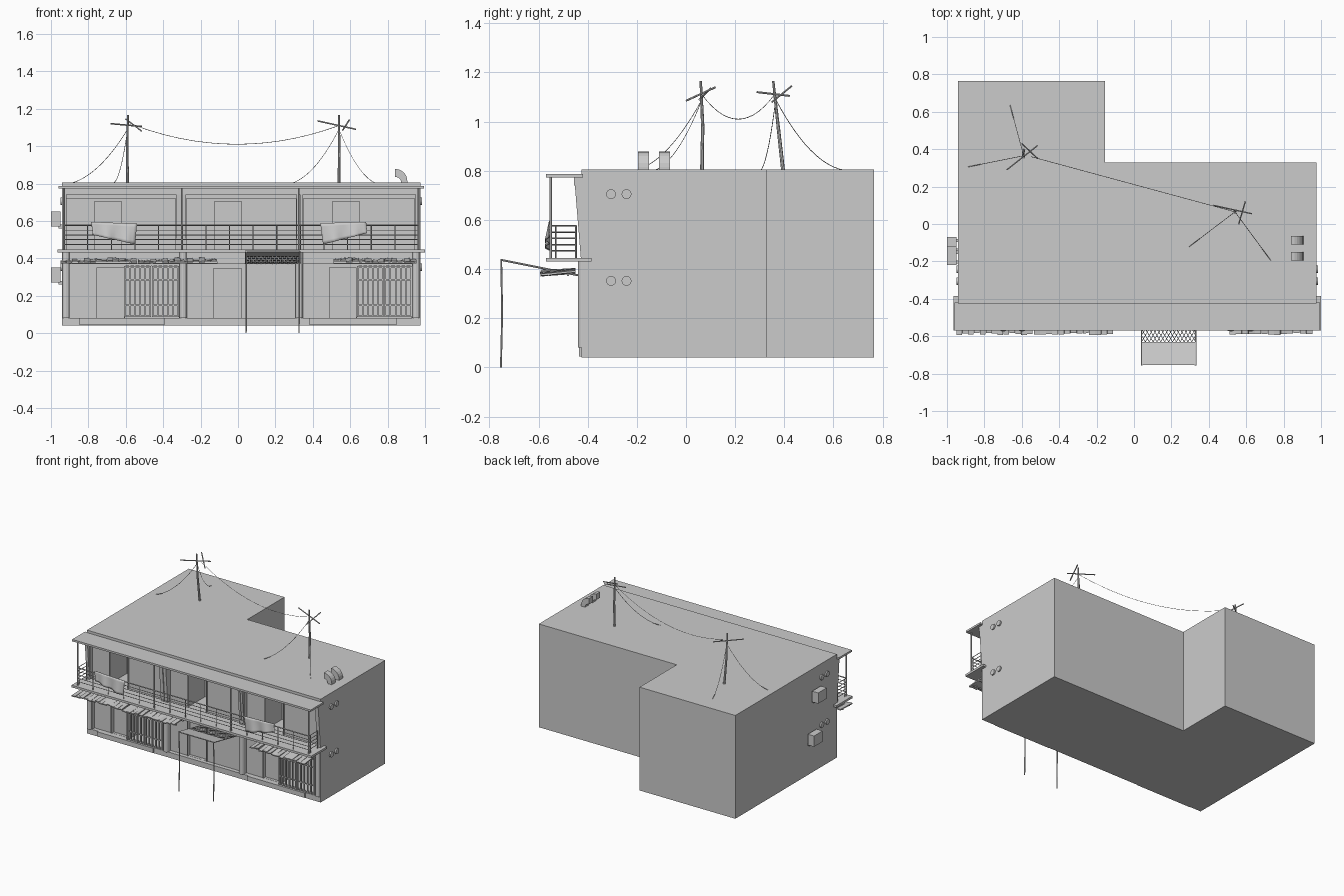
import bpy, bmesh, math, random
from mathutils import Vector, Matrix

if "Cube" in bpy.data.objects:
    bpy.data.objects.remove(bpy.data.objects["Cube"])

random.seed(4)


def emit(name, bm, smooth=False):
    bmesh.ops.recalc_face_normals(bm, faces=bm.faces)
    me = bpy.data.meshes.new(name)
    bm.to_mesh(me)
    bm.free()
    if smooth:
        me.polygons.foreach_set("use_smooth", [True] * len(me.polygons))
    ob = bpy.data.objects.new(name, me)
    bpy.context.collection.objects.link(ob)
    return ob


def box(bm, x0, x1, y0, y1, z0, z1, rot=None):
    m = Matrix.Translation(((x0 + x1) / 2, (y0 + y1) / 2, (z0 + z1) / 2))
    if rot:
        m = m @ rot
    bmesh.ops.create_cube(bm, size=1, matrix=m @ Matrix.Diagonal((x1 - x0, y1 - y0, z1 - z0, 1)))


def boxes(name, *dims):
    bm = bmesh.new()
    for d in dims:
        box(bm, *d)
    return emit(name, bm)


def rod(bm, a, b, r, n=6, r2=None):
    a, b = Vector(a), Vector(b)
    d = b - a
    m = Matrix.Translation((a + b) / 2) @ d.to_track_quat('Z', 'Y').to_matrix().to_4x4()
    bmesh.ops.create_cone(bm, cap_ends=True, segments=n, radius1=r, radius2=r2 or r,
                          depth=d.length, matrix=m)


def prism(bm, pts, vec):
    f = bm.faces.new([bm.verts.new(p) for p in pts])
    ret = bmesh.ops.extrude_face_region(bm, geom=[f], use_keep_orig=True)
    bmesh.ops.translate(bm, vec=vec, verts=[v for v in ret["geom"] if isinstance(v, bmesh.types.BMVert)])


# L-shaped building mass
FY = -0.425
bm = bmesh.new()
plan = [(-.94, FY), (.975, FY), (.975, .33), (-.155, .33), (-.155, .765), (-.94, .765)]
prism(bm, [(x, y, .04) for x, y in plan], (0, 0, .765))
body = emit("building_body", bm)

# recessed bays and open doorways on both floors
BAYS_UP = [(-.917, -.335), (-.275, .31), (.35, .945)]
BAYS_LOW = [(-.90, -.31), (-.275, .31), (.345, .93)]
cuts = [(a, b, .446, .72, .03) for a, b in BAYS_UP]
cuts += [(a, b, .08, .37, .03) for a, b in BAYS_LOW]
cuts += [(a, a + .145, .446, .705, .22) for a in (-.767, -.125, .505)]
cuts += [(-.755, -.61, .081, .35, .05), (-.13, .02, .081, .345, .05), (.49, .63, .081, .35, .05)]
cuts += [(-.605, -.315, .082, .36, .12), (.635, .925, .082, .36, .12)]
cutters = []
for x0, x1, z0, z1, depth in cuts:
    c = boxes("cutter", (x0, x1, FY - .05, FY + depth, z0, z1))
    c.hide_render = True
    mod = body.modifiers.new("cut", 'BOOLEAN')
    mod.operation, mod.object, mod.solver = 'DIFFERENCE', c, 'EXACT'
    cutters.append(c)
dg = bpy.context.evaluated_depsgraph_get()
cut_mesh = bpy.data.meshes.new_from_object(body.evaluated_get(dg))
body.modifiers.clear()
body.data = cut_mesh
for c in cutters:
    bpy.data.objects.remove(c)

# leaning upper piers and rounded lower piers
bm = bmesh.new()
for x0, x1 in ((-.94, -.918), (-.332, -.305), (-.30, -.277), (.312, .328), (.332, .348), (.948, .975)):
    prism(bm, [(x0, FY + .01, .446), (x0, FY - .003, .446), (x0, -.455, .775), (x0, FY + .01, .775)],
          (x1 - x0, 0, 0))
emit("upper_piers", bm)
bm = bmesh.new()
for x in (-.92, -.293, .328, .952):
    rod(bm, (x, FY + .005, .08), (x, FY + .005, .43), .02, 12)
emit("lower_piers", bm, False)

# door leaves' frames, window sills, entrance steps
boxes("entrance_steps", (-.85, -.39, -.435, -.41, .045, .08), (.38, .85, -.435, -.41, .045, .08))
bm = bmesh.new()
for a, b, z0, z1 in [(x, x + .145, .446, .705) for x in (-.767, -.125, .505)] + \
        [(-.755, -.61, .081, .35), (-.13, .02, .081, .345), (.49, .63, .081, .35)]:
    for d in ((a - .006, a, z0, z1), (b, b + .006, z0, z1), (a - .006, b + .006, z1, z1 + .012)):
        box(bm, d[0], d[1], FY + .022, FY + .034, d[2], d[3])
emit("door_frames", bm)

# barred window grilles
bm = bmesh.new()
for x0, x1 in ((-.61, -.465), (-.46, -.315), (.635, .778), (.783, .93)):
    for i in range(6):
        x = x0 + (x1 - x0 - .008) * i / 5
        box(bm, x, x + .008, -.432, -.422, .085, .36)
    for z in (.09, .15, .285, .352):
        box(bm, x0, x1, -.43, -.424, z - .004, z + .004)
emit("window_grilles", bm)

# balcony floor and roof overhang
boxes("balcony_floor", (-.965, 1.0, -.57, -.385, .43, .446))
boxes("roof_overhang", (-.96, .995, -.57, -.42, .772, .786), (-.94, .975, -.455, -.42, .74, .772))

# balcony railing
bm = bmesh.new()
RZ = (.475, .5, .525, .55, .577)
for z in RZ:
    rod(bm, (-.93, -.55, z), (.965, -.55, z), .0025 if z < .57 else .0045, 4)
    for x in (-.93, .965):
        rod(bm, (x, -.55, z), (x, -.445, z), .003, 4)
for i in range(16):
    x = -.93 + 1.895 * i / 15
    rod(bm, (x, -.55, .44), (x, -.55, .577), .003, 4)
for x in (-.93, .965):
    for y in (-.53, -.447):
        rod(bm, (x, y, .44), (x, y, .577), .004, 4)
emit("balcony_railing", bm)
bm = bmesh.new()
for x in (-.93, -.3, .325, .965):
    rod(bm, (x, -.55, .44), (x, -.55, .775), .005, 6)
emit("balcony_posts", bm)

# cloths hung over the railing
for n, (tl, tr, bl, br) in enumerate((((-.785, .595), (-.54, .585), (-.775, .525), (-.55, .475)),
                                      ((.44, .588), (.685, .595), (.455, .475), (.69, .535)))):
    bm = bmesh.new()
    NU, NV = 16, 6
    rows = []
    for j in range(NV + 1):
        v = j / NV
        row = []
        for i in range(NU + 1):
            u = i / NU
            p = [(1 - v) * ((1 - u) * tl[k] + u * tr[k]) + v * ((1 - u) * bl[k] + u * br[k]) for k in (0, 1)]
            row.append(bm.verts.new((p[0], -.558 - .008 * v + .009 * v * math.sin(u * 14 + n), p[1])))
        rows.append(row)
    for j in range(NV):
        for i in range(NU):
            bm.faces.new((rows[j][i], rows[j][i + 1], rows[j + 1][i + 1], rows[j + 1][i]))
    ob = emit("hanging_cloth", bm, True)
    ob.modifiers.new("thickness", 'SOLIDIFY').thickness = .004

# ragged plank awnings over the ground-floor windows
for x0, x1, tilt in ((-.95, -.54, .004), (-.535, -.11, .006), (.51, .955, -.006)):
    bm = bmesh.new()
    n = 13
    for i in range(n):
        w = (x1 - x0) / n
        x = x0 + w * i
        z = .388 + tilt * (i / n - .5) * 2 + random.uniform(-.004, .004)
        rot = Matrix.Rotation(random.uniform(.03, .14), 4, 'X') @ Matrix.Rotation(random.uniform(-.15, .15), 4, 'Y')
        box(bm, x, x + w * .95, -.588 + random.uniform(-.006, .006), -.45, z - .004, z + .004, rot)
    for y in (-.56, -.48):
        box(bm, x0, x1, y - .004, y + .004, .372, .382)
    emit("plank_awning", bm)

# entrance canopy: solid front panel, lattice behind, two poles
CX0, CX1 = .04, .33


def cz(y):
    return .438 - (y + .755) * .2


bm = bmesh.new()
prism(bm, [(CX0, y, cz(y) + d) for y, d in ((-.755, .003), (-.63, .003), (-.63, -.003), (-.755, -.003))],
      (CX1 - CX0, 0, 0))
emit("canopy_panel", bm)
bm = bmesh.new()
V0, V1, W, K = -.63, -.425, CX1 - CX0, .6
L = V1 - V0
for s in (1, -1):
    for i in range(-6, 21):
        c = i * .0207
        lo, hi = sorted(((0 - c) / (s * K), (W - c) / (s * K)))
        lo, hi = max(lo, 0), min(hi, L)
        if hi - lo > .004:
            rod(bm, *[(CX0 + c + s * K * v, V0 + v, cz(V0 + v)) for v in (lo, hi)], .0016, 4)
for x in (CX0, CX1):
    rod(bm, (x, -.755, cz(-.755)), (x, V1, cz(V1)), .004, 6)
emit("canopy_lattice", bm)
bm = bmesh.new()
for x in (CX0 + .003, CX1 - .004):
    rod(bm, (x, -.753, 0), (x + .002, -.748, .22), .004, 8)
    rod(bm, (x + .002, -.748, .22), (x, -.752, .44), .004, 8)
emit("canopy_poles", bm)

# air conditioners on the left wall
for y, z in ((-.17, .61), (-.12, .31)):
    boxes("air_conditioner", (-1.0, -.95, y - .05, y + .05, z - .04, z + .04),
          (-.96, -.935, y - .04, y - .025, z - .05, z - .03), (-.96, -.935, y + .025, y + .04, z - .05, z - .03))

# round wall vents on both sides
bm = bmesh.new()
for y in (-.305, -.242):
    for z in (.705, .352):
        rod(bm, (.96, y, z), (.985, y, z), .02, 16)
        rod(bm, (-.93, y, z), (-.95, y, z), .02, 16)
emit("wall_vents", bm)

# curved roof vents
bm = bmesh.new()
arc = [math.radians(a) for a in range(0, 91, 15)]
prof = [(.905, .80)] + [(.84 + .065 * math.cos(a), .815 + .063 * math.sin(a)) for a in arc]
prof += [(.84 + .033 * math.cos(a), .805 + .03 * math.sin(a)) for a in reversed(arc)] + [(.873, .80)]
for y in (-.11, -.195):
    prism(bm, [(x, y, z) for x, z in prof], (0, .045, 0))
emit("roof_vents", bm)

# roof utility poles with crossbars
bm = bmesh.new()
for path in ([(-.59, .395, .8), (-.593, .375, .98), (-.588, .355, 1.165)],
             [(.54, .065, .8), (.541, .068, .98), (.54, .06, 1.165)]):
    rod(bm, path[0], path[1], .008, 8, .007)
    rod(bm, path[1], path[2], .007, 8, .005)
for a, b in (((-.68, .29, 1.12), (-.515, .42, 1.105)), ((-.60, .43, 1.145), (-.515, .35, 1.08)),
             ((.425, .10, 1.135), (.63, .055, 1.09)), ((.595, .12, 1.14), (.56, 0, 1.085))):
    rod(bm, a, b, .004, 6)
emit("utility_poles", bm)

# sagging wires
bm = bmesh.new()
P1, P2 = (-.59, .365, 1.09), (.54, .065, 1.09)
for a, b, sag in (((-.55, .36, 1.11), (.54, .065, 1.11), .10), (P1, (-.89, .305, .802), .05),
                  (P1, (-.665, .645, .802), .06), (P2, (.29, -.125, .802), .05), (P2, (.735, -.2, .802), .05)):
    a, b = Vector(a), Vector(b)
    pts = [a.lerp(b, i / 14) - Vector((0, 0, sag * 4 * (i / 14) * (1 - i / 14))) for i in range(15)]
    for p, q in zip(pts, pts[1:]):
        p.z, q.z = max(p.z, .803), max(q.z, .803)
        rod(bm, p, q, .0015, 4)
emit("wires", bm)
